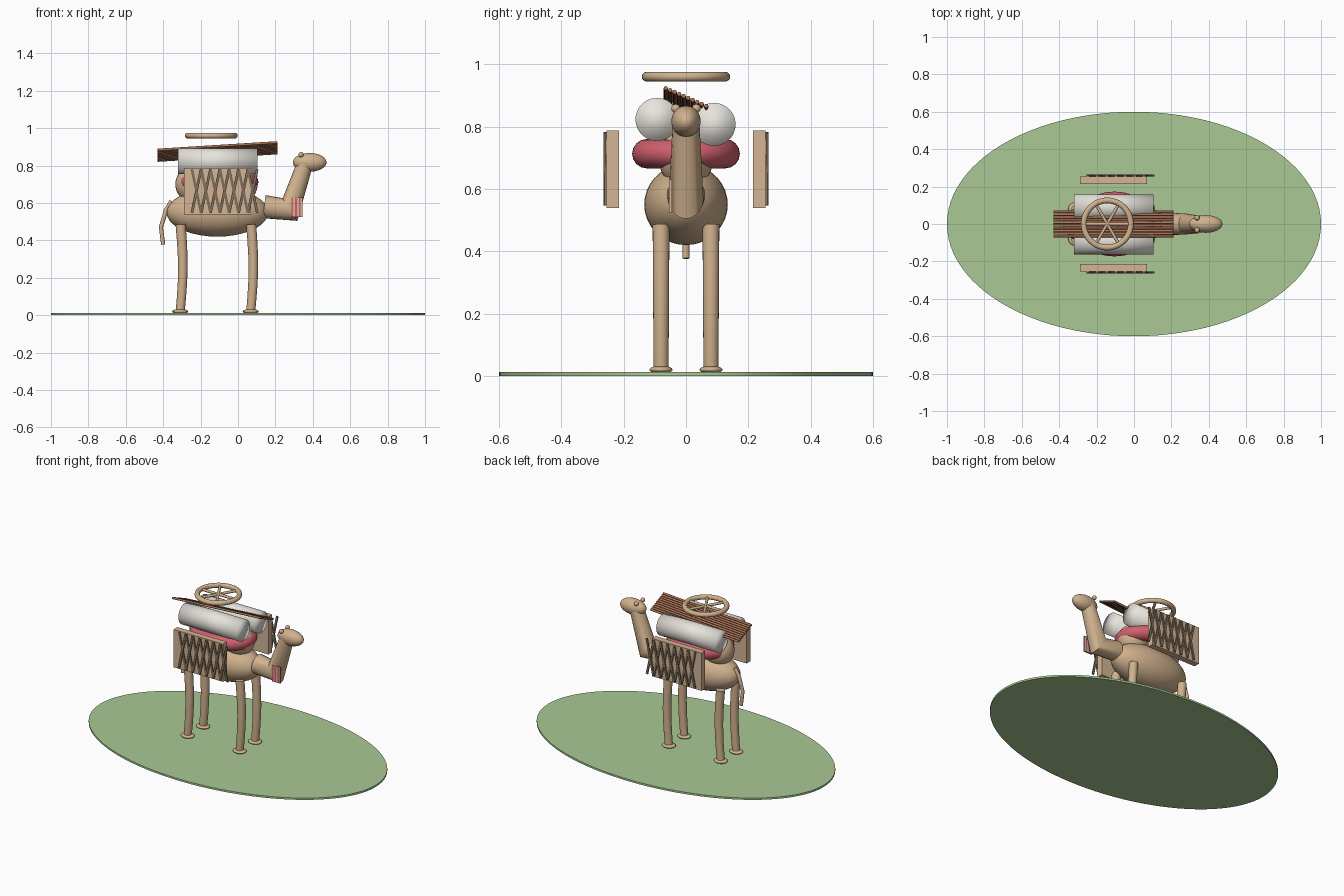
import bpy, bmesh, math
from mathutils import Vector

if "Cube" in bpy.data.objects:
    bpy.data.objects.remove(bpy.data.objects["Cube"])


def mat(name, r, g, b):
    m = bpy.data.materials.new(name)
    lin = lambda c: ((c / 255 + 0.055) / 1.055) ** 2.4
    m.diffuse_color = (lin(r), lin(g), lin(b), 1)
    m.use_nodes = True
    m.node_tree.nodes["Principled BSDF"].inputs["Base Color"].default_value = m.diffuse_color
    return m


TAN = mat("tan hide", 209, 178, 142)
WOOD = mat("pale wood", 212, 181, 149)
GRASS = mat("grass green", 170, 201, 148)
FELT = mat("white felt", 234, 231, 223)
RED = mat("saddle red", 209, 96, 109)
BROWN = mat("pole brown", 178, 120, 90)
DARK = mat("lattice brown", 128, 110, 88)


def finish(name, material, angle=40):
    o = bpy.context.object
    o.name = name
    o.data.materials.append(material)
    if angle:
        bpy.ops.object.shade_smooth_by_angle(angle=math.radians(angle))
    return o


def ball(name, loc, size, material):
    bpy.ops.mesh.primitive_uv_sphere_add(segments=32, ring_count=18, radius=1, location=loc)
    bpy.context.object.scale = size
    return finish(name, material)


def box(name, loc, size, material, rot=(0, 0, 0)):
    bpy.ops.mesh.primitive_cube_add(size=1, location=loc, rotation=rot)
    bpy.context.object.scale = size
    return finish(name, material, 0)


def rod(name, a, b, r, material, sides=12, angle=40):
    a, b = Vector(a), Vector(b)
    bpy.ops.mesh.primitive_cylinder_add(vertices=sides, radius=r, depth=(b - a).length,
                                        location=(a + b) / 2)
    bpy.context.object.rotation_euler = (b - a).to_track_quat('Z', 'Y').to_euler()
    return finish(name, material, angle)


def tube(name, pts, y, material, sides=20):
    """Mitred tube along (x, z, radius) points in the plane at depth y."""
    p = [Vector((q[0], q[1])) for q in pts]
    bm, rings = bmesh.new(), []
    for i, c in enumerate(p):
        d0 = (c - p[i - 1]).normalized() if i else (p[1] - p[0]).normalized()
        d1 = (p[i + 1] - c).normalized() if i < len(p) - 1 else d0
        t = (d0 + d1).normalized()
        n = Vector((-t.y, t.x)) / max(t.dot(d0), 0.5)
        r, ring = pts[i][2], []
        for k in range(sides):
            a = 2 * math.pi * k / sides
            v = c + n * r * math.cos(a)
            ring.append(bm.verts.new((v.x, y + r * math.sin(a), v.y)))
        rings.append(ring)
    for r0, r1 in zip(rings, rings[1:]):
        for k in range(sides):
            j = (k + 1) % sides
            bm.faces.new((r0[k], r0[j], r1[j], r1[k]))
    bm.faces.new(rings[0])
    bm.faces.new(rings[-1])
    bmesh.ops.recalc_face_normals(bm, faces=bm.faces)
    me = bpy.data.meshes.new(name)
    bm.to_mesh(me)
    bm.free()
    o = bpy.data.objects.new(name, me)
    bpy.context.collection.objects.link(o)
    bpy.ops.object.select_all(action='DESELECT')
    o.select_set(True)
    bpy.context.view_layer.objects.active = o
    return finish(name, material)


# ground disc
bpy.ops.mesh.primitive_cylinder_add(vertices=96, radius=1, depth=0.012, location=(0, 0, 0.006))
bpy.context.object.scale = (1, 0.6, 1)
finish("ground_disc", GRASS)

# body and humps
ball("body", (-0.11, 0, 0.55), (0.272, 0.134, 0.13), TAN)
ball("rear_hump", (-0.235, 0, 0.70), (0.10, 0.088, 0.10), TAN)
ball("front_hump", (0.005, 0, 0.70), (0.10, 0.088, 0.10), TAN)

# neck, head, ears and tail
tube("neck", [(0.14, 0.58, 0.062), (0.278, 0.565, 0.056), (0.36, 0.815, 0.043)], 0, TAN)
ball("head", (0.383, 0, 0.817), (0.09, 0.047, 0.05), TAN)
for s in (-1, 1):
    ball("ear", (0.337, s * 0.033, 0.858), (0.014, 0.014, 0.014), TAN)
tube("tail", [(-0.355, 0.61, 0.012), (-0.385, 0.56, 0.012), (-0.412, 0.47, 0.011),
              (-0.40, 0.377, 0.011)], 0, TAN, 12)

# legs and feet
for x, bend, end in ((-0.307, "rear", -0.309), (0.07, "front", 0.068)):
    for s in (-1, 1):
        path = []
        for i in range(7):
            t = i / 6
            path.append((x + (end - x) * t + 0.013 * math.sin(math.pi * t),
                         0.485 - 0.465 * t, 0.027 - 0.003 * t))
        tube(bend + "_leg", path, s * 0.08, TAN)
        ball(bend + "_foot", (end, s * 0.08, 0.02), (0.043, 0.037, 0.013), TAN)

# saddle pad ring around the humps
bpy.ops.mesh.primitive_torus_add(major_radius=0.126, minor_radius=0.047, major_segments=48,
                                 minor_segments=16, location=(-0.105, 0, 0.713))
bpy.context.object.scale = (1.24, 1, 1)
finish("saddle_pad", RED)

# rolled felt bundles
rod("felt_roll", (-0.32, -0.093, 0.823), (0.105, -0.093, 0.823), 0.069, FELT, 40, 180)
rod("felt_roll", (-0.32, 0.09, 0.807), (0.105, 0.09, 0.807), 0.069, FELT, 40, 180)

# tilted layer of roof poles
for i in range(10):
    u = i / 9 - 0.5
    y, z = u * 0.13, 0.875 - u * 0.057
    rod("roof_pole", (-0.43, y, z - 0.02), (0.21, y, z + 0.02), 0.0066, BROWN, 12)

# roof wheel with six spokes
WX, WZ = -0.143, 0.96
bpy.ops.mesh.primitive_torus_add(major_radius=0.126, minor_radius=0.0155, major_segments=48,
                                 minor_segments=14, location=(WX, 0, WZ))
finish("roof_wheel_rim", TAN)
for k in range(3):
    a = math.radians(60 * k)
    dx, dy = 0.125 * math.cos(a), 0.125 * math.sin(a)
    rod("roof_wheel_spoke", (WX - dx, -dy, WZ), (WX + dx, dy, WZ), 0.0085, TAN)

# side panels with crossed lattice strips
for s in (-1, 1):
    box("side_panel", (-0.11, s * 0.235, 0.663), (0.36, 0.04, 0.248), WOOD)
    for k in range(7):
        x = -0.222 + k * 0.05
        for d in (-1, 1):
            box("lattice_strip", (x, s * (0.2595 + 0.0015 * d), 0.664), (0.014, 0.007, 0.238),
                DARK, (0, d * math.radians(12), 0))

# striped tassel cloth on the neck
for k in range(6):
    box("tassel_strip", (0.29 + k * 0.01, -0.05, 0.577), (0.01, 0.009, 0.106),
        RED if k % 2 == 0 else WOOD)
